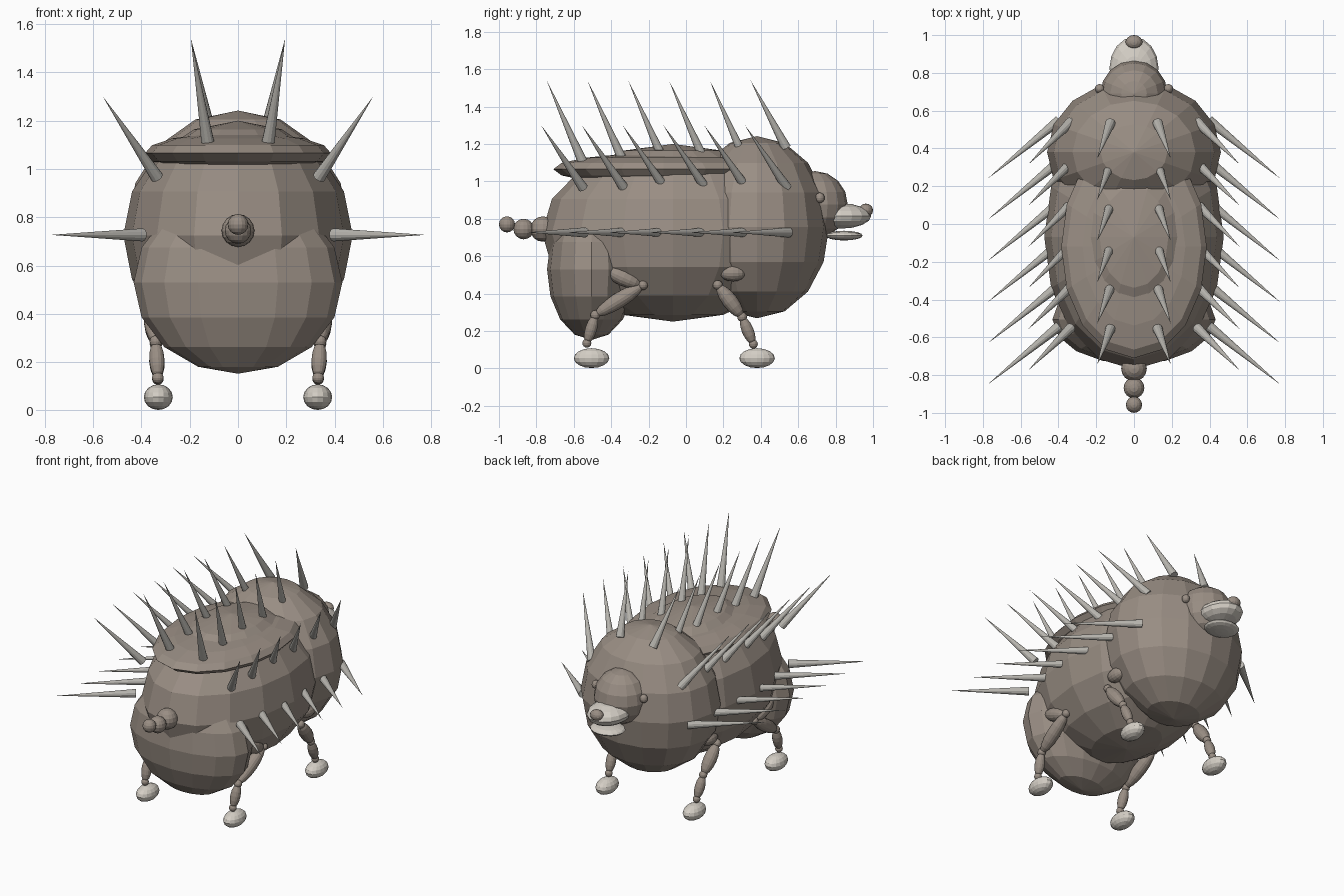
import bpy
import bmesh
from mathutils import Vector, Matrix

if "Cube" in bpy.data.objects:
    bpy.data.objects.remove(bpy.data.objects["Cube"])


def material(name, rgb):
    m = bpy.data.materials.new(name)
    m.diffuse_color = (*rgb, 1)
    m.use_nodes = True
    m.node_tree.nodes["Principled BSDF"].inputs["Base Color"].default_value = m.diffuse_color
    return m


HIDE = material("taupe_hide", (0.32, 0.27, 0.23))
QUILL = material("grey_quill", (0.48, 0.465, 0.43))
PALE = material("pale_fur", (0.66, 0.62, 0.56))


def add_object(name, bm, mat):
    mesh = bpy.data.meshes.new(name)
    bm.to_mesh(mesh)
    bm.free()
    mesh.materials.append(mat)
    obj = bpy.data.objects.new(name, mesh)
    bpy.context.collection.objects.link(obj)
    return obj


def ellipsoid(name, centre, radii, mat=HIDE, axis=None):
    """Faceted ellipsoid; an optional axis tilts its local z."""
    bm = bmesh.new()
    bmesh.ops.create_uvsphere(bm, u_segments=16, v_segments=8, radius=1)
    turn = Matrix.Identity(4)
    if axis is not None:
        turn = axis.to_track_quat('Z', 'Y').to_matrix().to_4x4()
    bm.transform(Matrix.Translation(centre) @ turn @ Matrix.Diagonal((*radii, 1)))
    return add_object(name, bm, mat)


def limb(name, a, b, radius):
    """Spindle-shaped bone between two points."""
    a, b = Vector(a), Vector(b)
    ellipsoid(name, (a + b) / 2, (radius, radius, (b - a).length / 2), HIDE, b - a)


def spike(name, base, tip, radius=0.027):
    base, tip = Vector(base), Vector(tip)
    d = tip - base
    bm = bmesh.new()
    bmesh.ops.create_cone(bm, cap_ends=True, segments=12, radius1=radius,
                          radius2=0, depth=d.length)
    bm.transform(Matrix.Translation((base + tip) / 2)
                 @ d.to_track_quat('Z', 'Y').to_matrix().to_4x4())
    add_object(name, bm, QUILL)


# Trunk
ellipsoid("body", (0, -0.07, 0.725), (0.475, 0.70, 0.475))
ellipsoid("chest", (0, 0.38, 0.755), (0.46, 0.385, 0.487))
ellipsoid("rump", (0, -0.505, 0.53), (0.432, 0.238, 0.378))
ellipsoid("back_plate", (0, -0.12, 1.065), (0.385, 0.59, 0.087))

# Head
ellipsoid("head", (0, 0.69, 0.875), (0.178, 0.175, 0.18))
ellipsoid("muzzle", (0, 0.825, 0.815), (0.13, 0.165, 0.068), PALE)
ellipsoid("lower_jaw", (0, 0.845, 0.71), (0.115, 0.1, 0.026), PALE)
ellipsoid("nose", (0, 0.962, 0.845), (0.045, 0.038, 0.036))

# Tail beads
for y, z, r in ((-0.765, 0.745, 0.068), (-0.868, 0.745, 0.055), (-0.957, 0.77, 0.043)):
    ellipsoid("tail_bead", (0, y, z), (r, r, r))

# Per leg: hip centre, hip half length, hip axis, then knee, hock, ankle, foot (y, z)
LEGS = {
    "rear": ((-0.335, 0.485), 0.10, (0.9, -0.4), (-0.23, 0.445), (-0.485, 0.285),
             (-0.53, 0.135), (-0.505, 0.055)),
    "front": ((0.25, 0.51), 0.07, (1, 0.0), (0.17, 0.445), (0.30, 0.275),
              (0.36, 0.13), (0.38, 0.055)),
}

for side, s in (("right", 1), ("left", -1)):
    ellipsoid(side + "_eye", (s * 0.182, 0.716, 0.912), (0.025, 0.025, 0.028))

    for end, (hip, half, ax, knee, hock, ankle, foot) in LEGS.items():
        n = f"{side}_{end}_"
        k, h, a = (s * 0.355, *knee), (s * 0.34, *hock), (s * 0.332, *ankle)
        ellipsoid(n + "hip", (s * 0.35, *hip), (0.045, 0.045, half), HIDE, Vector((0, *ax)))
        ellipsoid(n + "knee", k, (0.026,) * 3)
        limb(n + "upper_leg", k, h, 0.042)
        ellipsoid(n + "hock", h, (0.026,) * 3)
        limb(n + "lower_leg", h, a, 0.032)
        ellipsoid(n + "ankle", a, (0.024,) * 3)
        ellipsoid(n + "foot", (s * 0.33, *foot), (0.06, 0.095, 0.053), PALE)

    # Three rows of six swept-back spikes
    for i in range(6):
        y = 0.55 - 0.218 * i
        spike(side + "_low_spike", (s * 0.395, y, 0.727), (s * 0.775, y - 0.31, 0.727))
        spike(side + "_mid_spike", (s * 0.335, y - 0.01, 0.965), (s * 0.56, y - 0.235, 1.30))
        spike(side + "_top_spike", (s * 0.125, y - 0.015, 1.11 + 0.07 * (i == 0)),
              (s * 0.195, y - 0.205, 1.54))
